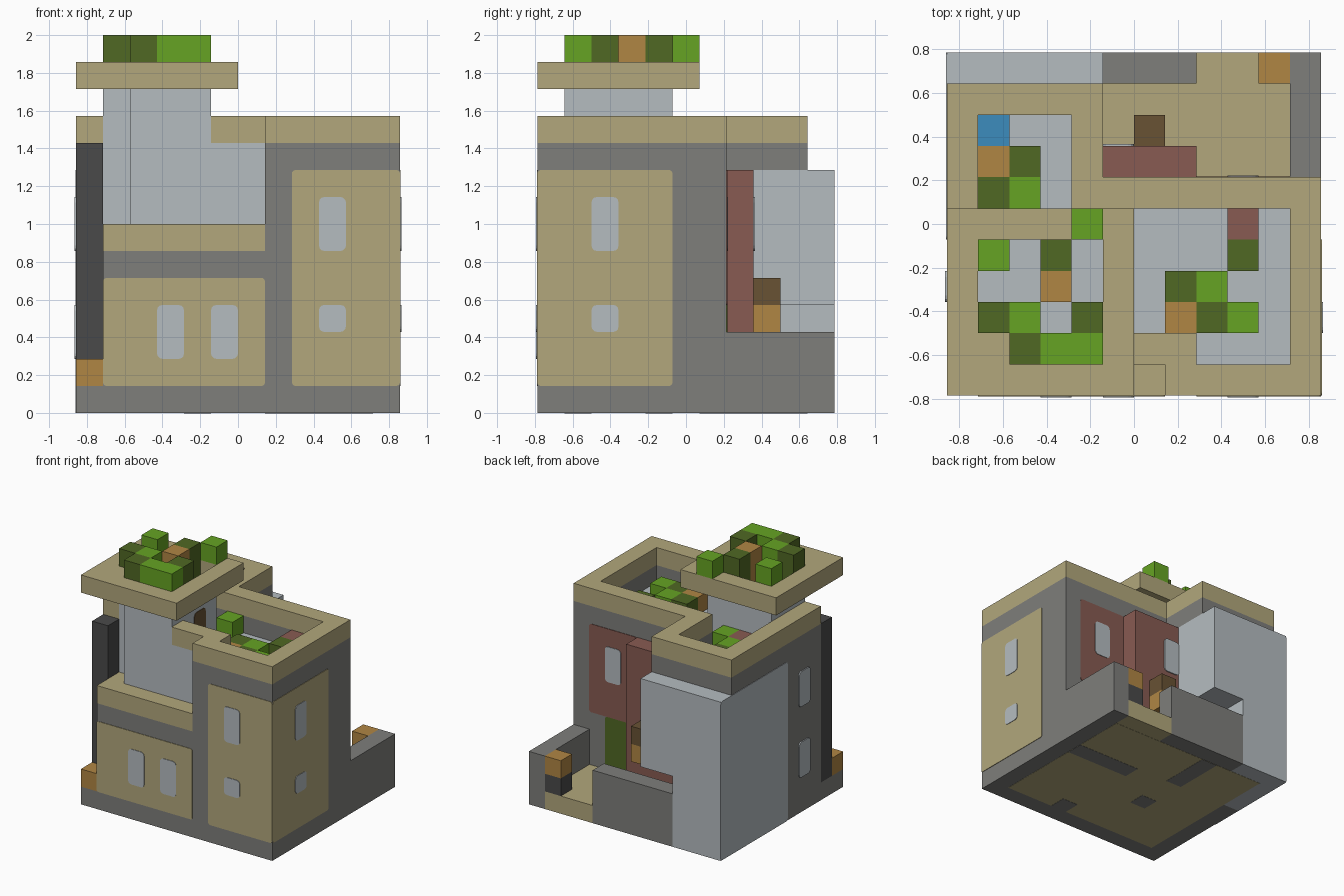
import bpy
import bmesh
from mathutils import Vector

if "Cube" in bpy.data.objects:
    bpy.data.objects.remove(bpy.data.objects["Cube"], do_unlink=True)

U = 1 / 7  # one block
MID = Vector((6, 5.5, 0))
THIN = 0.03  # plate thickness in blocks


def material(name, rgb):
    def linear(c):
        c /= 255
        return c / 12.92 if c < 0.04 else ((c + 0.055) / 1.055) ** 2.4
    mat = bpy.data.materials.new(name)
    colour = [linear(c) for c in rgb] + [1]
    mat.use_nodes = True
    mat.diffuse_color = colour
    mat.node_tree.nodes["Principled BSDF"].inputs["Base Color"].default_value = colour
    return mat


SAND = material("sandstone", (178, 167, 124))
GREY = material("grey_stone", (126, 126, 123))
PALE = material("pale_plaster", (181, 188, 192))
DARK = material("charcoal", (74, 74, 74))
BRICK = material("brick", (136, 91, 82))
ORANGE = material("terracotta", (176, 134, 68))
LEAF = material("light_leaf", (102, 164, 35))
MOSS = material("dark_leaf", (80, 104, 36))
BROWN = material("brown_wood", (104, 82, 52))
BLUE = material("blue", (60, 140, 190))


def part(name, mat, boxes, round_axis=None, radius=0.0):
    """Boxes given as (x0, x1, y0, y1, z0, z1) in blocks, joined as one object."""
    bm = bmesh.new()
    for b in boxes:
        lo, hi = Vector(b[0::2]), Vector(b[1::2])
        verts = bmesh.ops.create_cube(bm, size=1)["verts"]
        for v in verts:
            v.co = (Vector(lo + (hi - lo) * 0.5) + v.co * (hi - lo) - MID) * U
    if round_axis is not None:
        def along(e):
            d = e.verts[0].co - e.verts[1].co
            return abs(d[round_axis]) > 0.99 * d.length
        bmesh.ops.bevel(bm, geom=[e for e in bm.edges if along(e)], offset=radius * U,
                        segments=3, profile=0.5, affect='EDGES')
    mesh = bpy.data.meshes.new(name)
    bm.to_mesh(mesh)
    bm.free()
    mesh.materials.append(mat)
    obj = bpy.data.objects.new(name, mesh)
    bpy.context.collection.objects.link(obj)
    return obj


def plate(name, mat, axis, at, side, a0, a1, b0, b1, radius=0.12, thick=THIN):
    """Thin rounded plate on a wall; a and b run along the other two axes."""
    spans = [(a0, a1), (b0, b1)]
    spans.insert(axis, tuple(sorted((at, at + side * thick))))
    part(name, mat, [sum(spans, ())], axis, radius)


# Body and yard
part("building_body", GREY, [
    (0, 12, 0, 7, 0, 1), (1, 7, 0, 2, 1, 6), (7, 12, 0, 2, 1, 9),
    (0, 12, 2, 7, 1, 7), (0, 1, 2, 7, 7, 9), (2, 12, 2, 7, 7, 9)])
part("yard_floor", SAND, [(3, 11, 7, 10, 0, 1), (8, 11, 10, 11, 0, 1)])
part("yard_walls", GREY, [(3, 8, 10, 11, 0, 3), (11, 12, 7, 11, 0, 3)])
part("terrace_ledge", SAND, [(1, 7, 0, 2, 6, 7)])
part("rear_wing", PALE, [(0, 3, 7, 11, 0, 9), (3, 5, 7, 11, 4, 9)])

# Upper walls and tower
part("upper_front_wall", PALE, [(2, 7, 1, 2, 7, 10), (1, 2, 2, 7, 7, 9)])
part("tower", PALE, [(2, 5, 1, 2, 10, 12), (1, 5, 2, 5, 9, 12)])

# Roof edge: grey course with a sandstone parapet on top
rim = [(7, 12, 0, 1), (11, 12, 1, 6), (7, 8, 1, 2), (4, 12, 6, 7),
       (4, 5, 7, 9), (0, 5, 9, 10), (0, 1, 2, 9)]
part("roof_course", GREY, [r + (9, 10) for r in rim])
part("parapet", SAND, [r + (10, 11) for r in rim + [(5, 7, 1, 2)]])
part("roof_floor", PALE, [(1, 4, 6, 9, 9, 9 + THIN), (1, 11, 5, 6, 9, 9 + THIN),
                          (5, 11, 2, 5, 9, 9 + THIN), (8, 11, 1, 2, 9, 9 + THIN)])

# Tower cap, open in the middle
part("tower_cap", SAND, [(0, 6, 0, 1, 12, 13), (0, 6, 5, 6, 12, 13), (5, 6, 1, 5, 12, 13),
                         (0, 1, 1, 5, 12, 13), (1, 2, 1, 2, 12, 13)])

# Chimney column, brick bay, porch
part("corner_column", DARK, [(0, 1, 1, 2, 1, 10)])
part("corner_pot", ORANGE, [(0, 1, 0, 1, 1, 2)])
part("brick_bay", BRICK, [(5, 8, 7, 8, 1, 9)])
part("porch_post", ORANGE, [(6, 7, 8, 9, 3, 4)])
part("porch_top", BROWN, [(6, 7, 8, 9, 4, 5)])
part("gate_post", DARK, [(10, 11, 10, 11, 1, 2)])
part("gate_lamp", ORANGE, [(10, 11, 10, 11, 2, 3)])

# Wall panels
plate("front_panel_low", SAND, 1, 0, -1, 1, 7, 1, 5)
plate("front_panel_tall", SAND, 1, 0, -1, 8, 12, 1, 9)
plate("side_panel", SAND, 0, 12, 1, 0, 5, 1, 9)
plate("plaster_panel", PALE, 0, 0, -1, 5, 11, 0, 9)
plate("brick_panel", BRICK, 1, 7, 1, 8, 11, 4, 9)
plate("back_door", MOSS, 1, 7, 1, 8, 10, 1, 4)
plate("tower_door", BROWN, 0, 5, 1, 3, 4, 9, 11, 0.2)

# Windows: axis, wall position, side, span, height
windows = [(1, 0, -1, 3, 2, 4), (1, 0, -1, 5, 2, 4), (1, 0, -1, 9, 6, 8), (1, 0, -1, 9, 3, 4),
           (0, 12, 1, 2, 6, 8), (0, 12, 1, 2, 3, 4), (0, 0, -1, 3, 6, 8), (0, 0, -1, 3, 2, 4),
           (1, 7, 1, 9, 6, 8), (1, 8, 1, 5, 6, 8)]
for n, (axis, at, side, a, z0, z1) in enumerate(windows):
    plate(f"window_{n}", PALE, axis, at, side, a, a + 1, z0, z1, 0.2, 2 * THIN)

# Underside floor plan
part("under_panel", SAND, [(1, 11, 1, 10, -0.01, 0)])
part("under_walls", GREY, [(7, 11, 6, 7, -0.02, 0), (4, 5, 7, 10, -0.02, 0),
                           (4, 5, 4, 5, -0.02, 0), (7, 8, 1, 2, -0.02, 0)])

# Roof gardens: one text row per row of blocks, front to back
KEY = {"d": ("moss", MOSS), "l": ("leaf", LEAF), "o": ("pot", ORANGE),
       "b": ("brick", BRICK), "u": ("blue", BLUE)}


def garden(name, x, y, z0, z1, rows):
    for code, (label, mat) in KEY.items():
        cells = [(x + i, x + i + 1, y + j, y + j + 1, z0, z1)
                 for j, row in enumerate(rows) for i, c in enumerate(row) if c == code]
        if cells:
            part(f"{name}_{label}", mat, cells)


garden("tower_garden", 1, 1, 12, 14, [".dll", "dl.d", "..o.", "l.d."])
garden("tower_edge_bush", 4, 5, 13, 14, ["l"])
garden("right_garden", 5, 2, 9, 10, ["..odl", "..dl.", "....d", "l...b"])
garden("left_garden", 1, 5, 9, 10, [".bl", "dl.", "od.", "u.."])
